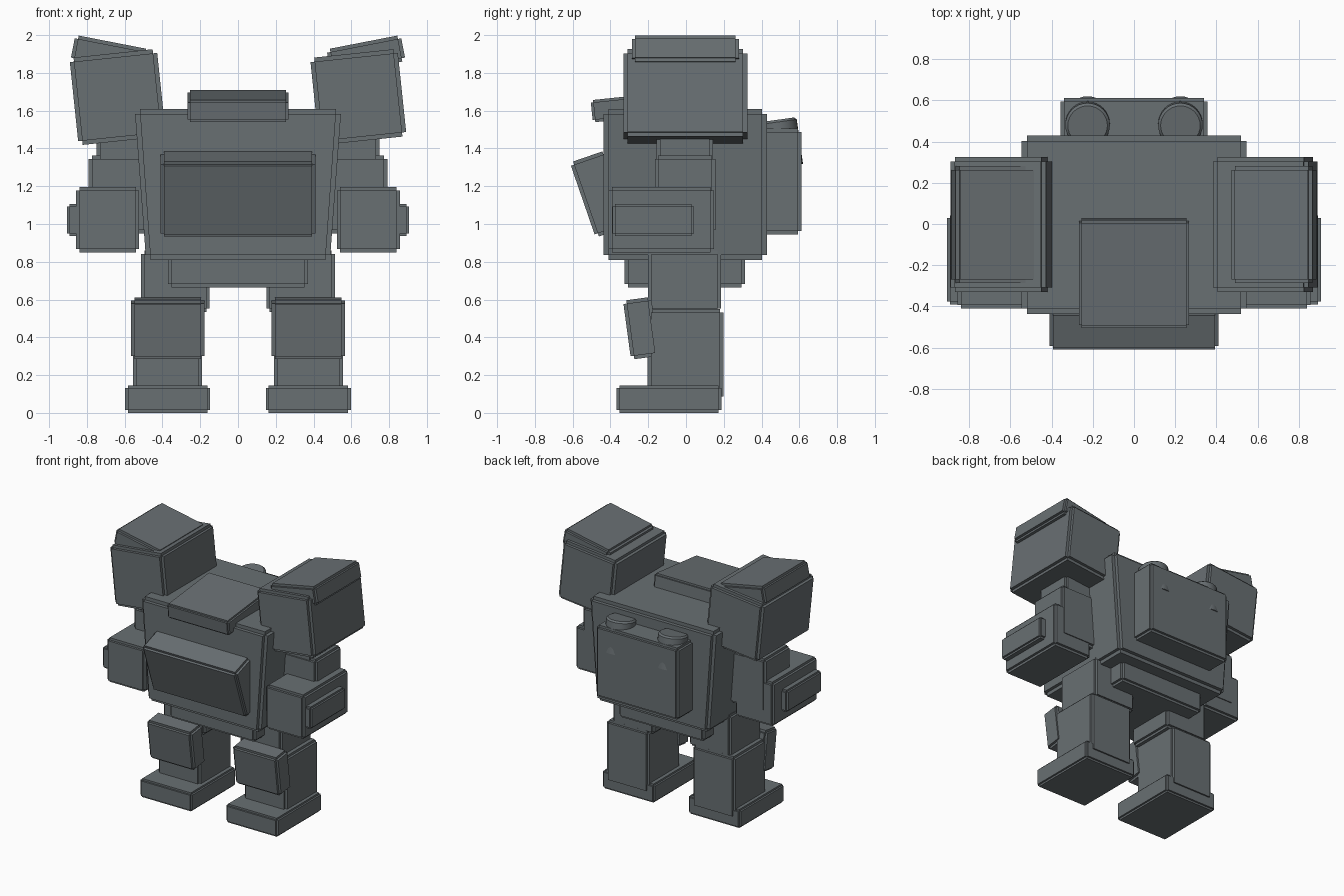
import bpy
import bmesh
from math import radians
from mathutils import Matrix, Vector

cube = bpy.data.objects.get("Cube")
if cube:
    bpy.data.objects.remove(cube, do_unlink=True)

# One painted metal for the whole robot
metal = bpy.data.materials.new("slate_grey_metal")
metal.use_nodes = True
colour = (0.14, 0.16, 0.17, 1)
metal.diffuse_color = colour
metal.node_tree.nodes["Principled BSDF"].inputs["Base Color"].default_value = colour


def finish(bm, name, centre, tilt_x=0, tilt_y=0):
    """Turn the bmesh into a placed, tilted object."""
    turn = Matrix.Rotation(radians(tilt_x), 4, 'X') @ Matrix.Rotation(radians(tilt_y), 4, 'Y')
    bm.transform(Matrix.Translation(centre) @ turn)
    bmesh.ops.recalc_face_normals(bm, faces=bm.faces)
    mesh = bpy.data.meshes.new(name)
    bm.to_mesh(mesh)
    bm.free()
    mesh.materials.append(metal)
    obj = bpy.data.objects.new(name, mesh)
    bpy.context.collection.objects.link(obj)
    return obj


def block(name, centre, size, notch=0.018, taper=(1, 1), tilt_x=0, tilt_y=0):
    """Box with square notches along its edges; taper scales x and y at the bottom."""
    bm = bmesh.new()
    bmesh.ops.create_cube(bm, size=1)
    bmesh.ops.scale(bm, vec=size, verts=bm.verts)
    bmesh.ops.bevel(bm, geom=bm.edges[:], offset=notch, offset_type='OFFSET',
                    segments=2, profile=0, affect='EDGES')
    for v in bm.verts:
        low = 0.5 - v.co.z / size[2]
        v.co.x *= 1 + (taper[0] - 1) * low
        v.co.y *= 1 + (taper[1] - 1) * low
    return finish(bm, name, centre, tilt_x, tilt_y)


def span(name, x, y, z, **options):
    """Block given by its (low, high) extent on each axis."""
    low, high = Vector((x[0], y[0], z[0])), Vector((x[1], y[1], z[1]))
    return block(name, (low + high) / 2, high - low, **options)


def canister(name, centre, radius, length, tilt_x):
    """Upright cylinder with a chamfered top rim."""
    bm = bmesh.new()
    bmesh.ops.create_cone(bm, cap_ends=True, segments=32, radius1=radius,
                          radius2=radius, depth=length)
    rim = [e for e in bm.edges if all(v.co.z > 0 for v in e.verts)]
    bmesh.ops.bevel(bm, geom=rim, offset=0.012, segments=1, affect='EDGES')
    obj = finish(bm, name, centre, tilt_x)
    bpy.context.view_layer.objects.active = obj
    obj.select_set(True)
    bpy.ops.object.shade_smooth_by_angle(angle=radians(30))
    obj.select_set(False)


# Body core
span("torso", (-0.547, 0.547), (-0.436, 0.43), (0.81, 1.61), notch=0.027, taper=(0.89, 1))
span("pelvis", (-0.37, 0.37), (-0.325, 0.312), (0.665, 0.87))
block("chest_plate", (0, -0.452, 1.159), (0.82, 0.2, 0.42), tilt_x=19)
block("head", (0, -0.238, 1.624), (0.535, 0.525, 0.118), notch=0.013, tilt_x=6)
span("backpack", (-0.357, 0.357), (0.36, 0.612), (0.945, 1.505))

# Limbs, built once per side
for side, s in (("right", -1), ("left", 1)):
    def limb(name, inner, outer, y, z, **options):
        span(f"{side}_{name}", sorted((s * inner, s * outer)), y, z, **options)

    # Leg
    limb("thigh", 0.15, 0.513, (-0.2, 0.185), (0.535, 0.86))
    limb("shin", 0.19, 0.557, (-0.203, 0.198), (0.07, 0.55))
    limb("foot", 0.147, 0.597, (-0.367, 0.187), (0, 0.145), notch=0.014)
    block(f"{side}_knee_pad", (s * 0.372, -0.238, 0.448), (0.39, 0.15, 0.315), tilt_x=7.7)

    # Arm
    limb("shoulder_joint", 0.47, 0.748, (-0.155, 0.142), (1.28, 1.47))
    limb("upper_arm", 0.48, 0.792, (-0.165, 0.155), (0.95, 1.362))
    limb("forearm", 0.523, 0.857, (-0.41, 0.148), (0.85, 1.195))
    limb("wrist_plate", 0.8, 0.906, (-0.39, 0.042), (0.937, 1.107), notch=0.014)

    # Shoulder armour leaning towards the body
    block(f"{side}_shoulder", (s * 0.637, -0.003, 1.672), (0.465, 0.655, 0.465),
          notch=0.022, tilt_y=-s * -6 if s < 0 else -6)
    block(f"{side}_shoulder_cap", (s * 0.678, -0.003, 1.894), (0.4, 0.568, 0.14),
          tilt_y=-s * 11)

    # Backpack canister
    canister(f"{side}_canister", (s * 0.225, 0.495, 1.427), 0.108, 0.25, 8)
